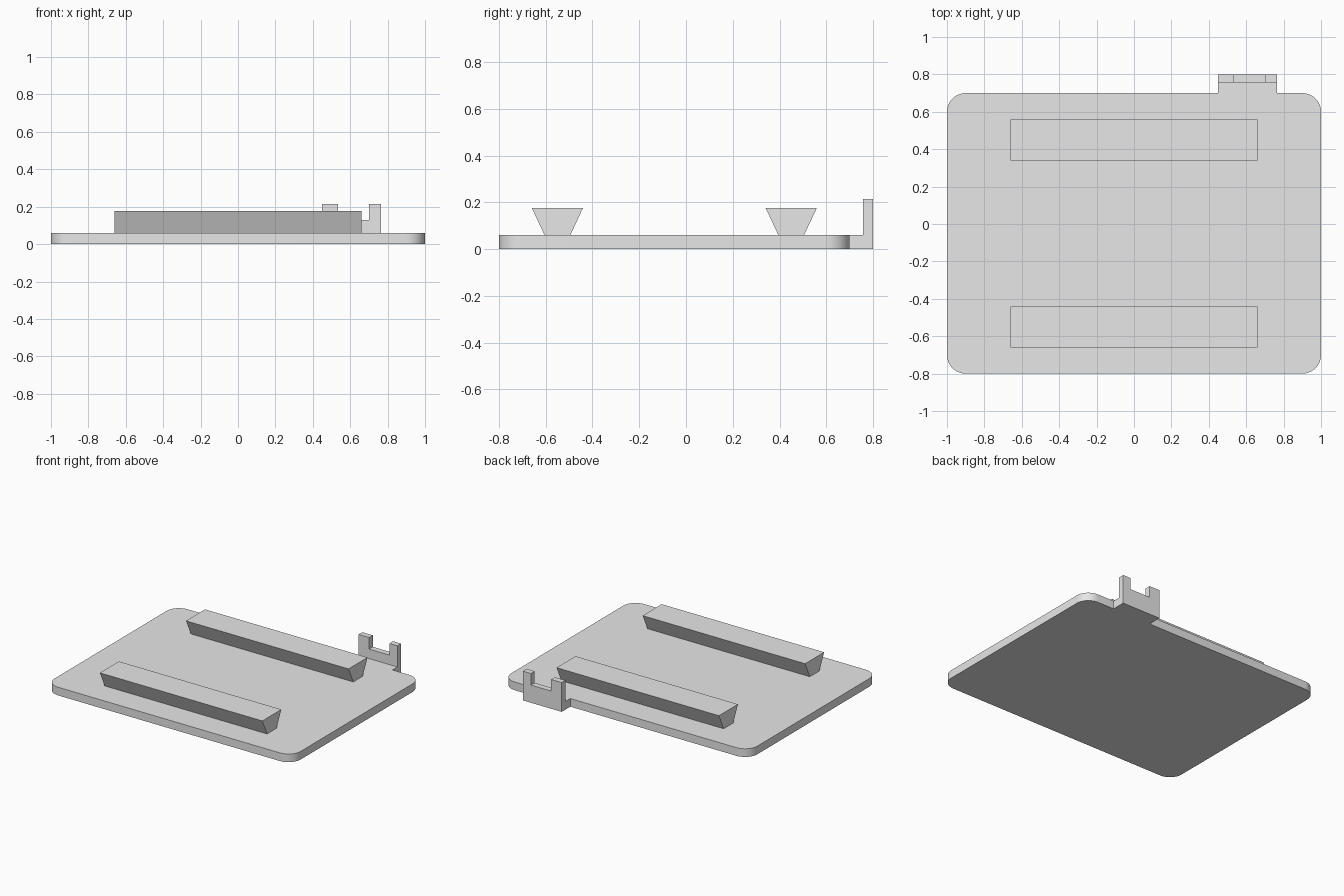
import bpy, bmesh
from math import sin, cos, pi
from mathutils import Vector

cube = bpy.data.objects.get("Cube")
if cube:
    bpy.data.objects.remove(cube, do_unlink=True)

grey = bpy.data.materials.new("light_grey")
grey.use_nodes = True
grey.diffuse_color = (0.8, 0.8, 0.8, 1)
grey.node_tree.nodes["Principled BSDF"].inputs["Base Color"].default_value = (0.8, 0.8, 0.8, 1)


def extrude(name, points, direction):
    """Solid made by sweeping a flat outline along a direction."""
    bm = bmesh.new()
    face = bm.faces.new([bm.verts.new(p) for p in points])
    swept = bmesh.ops.extrude_face_region(bm, geom=[face], use_keep_orig=True)
    moved = [v for v in swept["geom"] if isinstance(v, bmesh.types.BMVert)]
    bmesh.ops.translate(bm, verts=moved, vec=Vector(direction))
    bmesh.ops.recalc_face_normals(bm, faces=bm.faces)
    mesh = bpy.data.meshes.new(name)
    bm.to_mesh(mesh)
    bm.free()
    mesh.materials.append(grey)
    obj = bpy.data.objects.new(name, mesh)
    bpy.context.collection.objects.link(obj)
    return obj


def corner(cx, cy, start, radius=0.1, steps=10):
    """Quarter-circle of points, counter-clockwise from the start angle."""
    angles = [start + pi / 2 * i / steps for i in range(steps + 1)]
    return [(cx + radius * cos(a), cy + radius * sin(a), 0) for a in angles]


THICK = 0.06
TAB_L, TAB_R = 0.45, 0.765
BACK, HOOK_FRONT, HOOK_BACK = 0.70, 0.757, 0.80

# Base plate with rounded corners and a tab on the back edge
outline = corner(0.9, BACK - 0.1, 0)
outline += [(TAB_R, BACK, 0), (TAB_R, HOOK_FRONT, 0), (TAB_L, HOOK_FRONT, 0), (TAB_L, BACK, 0)]
outline += corner(-0.9, BACK - 0.1, pi / 2)
outline += corner(-0.9, -0.7, pi) + corner(0.9, -0.7, 1.5 * pi)
plate = extrude("base_plate", outline, (0, 0, THICK))
bpy.context.view_layer.objects.active = plate
plate.select_set(True)
bpy.ops.object.shade_smooth_by_angle()

# Notched upright on the end of the tab
profile = [(TAB_L, 0), (TAB_R, 0), (TAB_R, 0.215), (0.70, 0.215),
           (0.70, 0.13), (0.535, 0.13), (0.535, 0.215), (TAB_L, 0.215)]
extrude("notched_upright", [(x, HOOK_FRONT, z) for x, z in profile],
        (0, HOOK_BACK - HOOK_FRONT, 0))

# Dovetail rails, wider at the top
for name, y in (("front_rail", -0.55), ("back_rail", 0.45)):
    section = [(-0.055, THICK), (0.055, THICK), (0.11, 0.177), (-0.11, 0.177)]
    extrude(name, [(-0.66, y + dy, z) for dy, z in section], (1.32, 0, 0))
